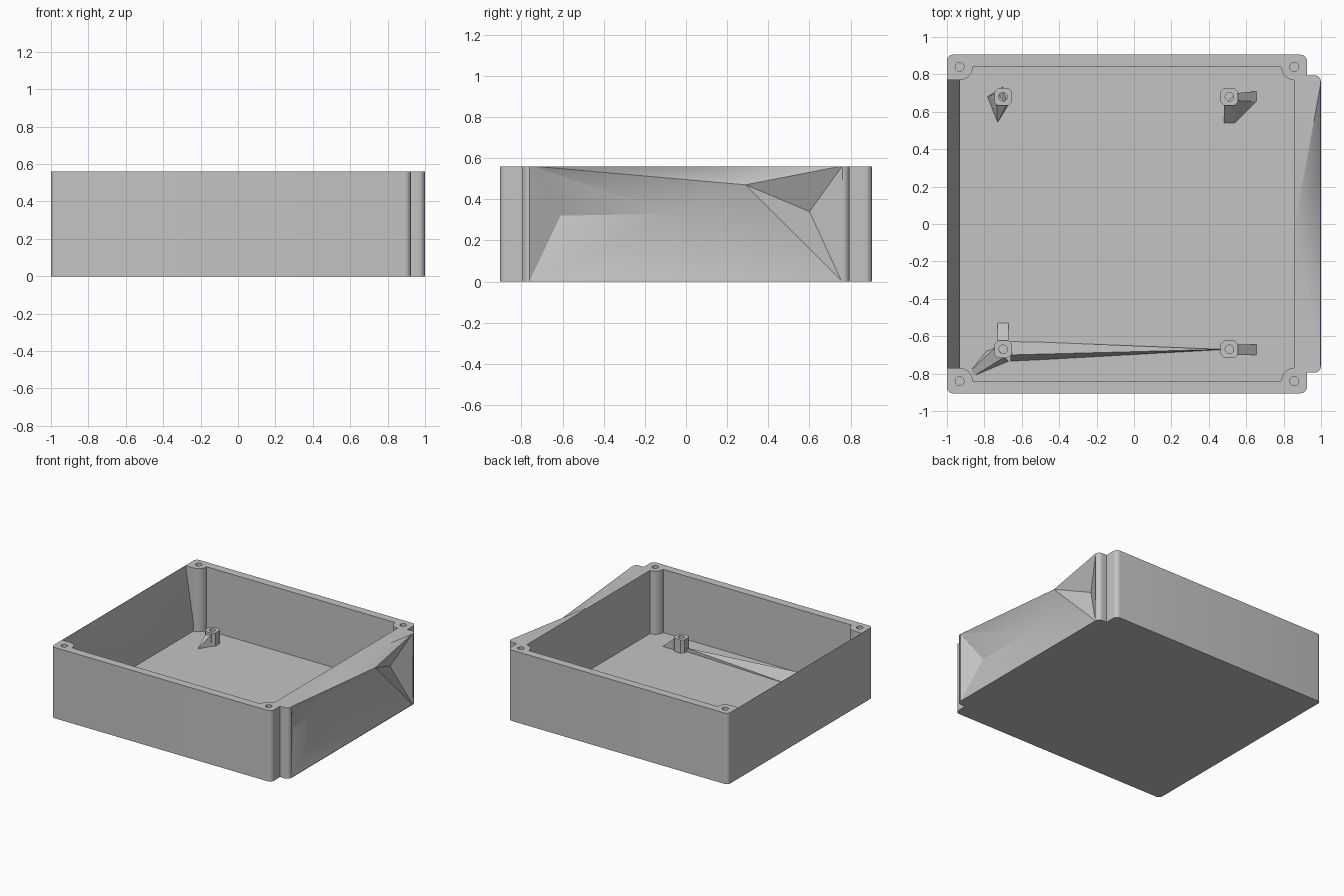
import bpy, bmesh, math
from mathutils import Vector

if "Cube" in bpy.data.objects:
    bpy.data.objects.remove(bpy.data.objects["Cube"], do_unlink=True)

TOP, FLOOR = 0.56, 0.06

grey = bpy.data.materials.new("plain_grey")
grey.use_nodes = True
grey.diffuse_color = (0.55, 0.55, 0.55, 1)
grey.node_tree.nodes["Principled BSDF"].inputs["Base Color"].default_value = (0.55, 0.55, 0.55, 1)


def finish(name, bm):
    bmesh.ops.recalc_face_normals(bm, faces=bm.faces)
    mesh = bpy.data.meshes.new(name)
    bm.to_mesh(mesh)
    bm.free()
    mesh.materials.append(grey)
    ob = bpy.data.objects.new(name, mesh)
    bpy.context.collection.objects.link(ob)
    return ob


def rounded(corners, steps=6):
    """Outline from (x, y, radius) corners, each rounded by an arc."""
    out = []
    for i, (x, y, r) in enumerate(corners):
        p = Vector((x, y))
        if r == 0:
            out.append(p)
            continue
        a = (Vector(corners[i - 1][:2]) - p).normalized()
        b = (Vector(corners[(i + 1) % len(corners)][:2]) - p).normalized()
        for k in range(steps + 1):
            t = k / steps * math.pi / 2
            out.append(p + r * (a * (1 - math.sin(t)) + b * (1 - math.cos(t))))
    return out


def prism(name, outline, z0, z1):
    bm = bmesh.new()
    rings = [[bm.verts.new((x, y, z)) for x, y in outline] for z in (z0, z1)]
    bm.faces.new(rings[0])
    bm.faces.new(rings[1])
    n = len(outline)
    for i in range(n):
        j = (i + 1) % n
        bm.faces.new((rings[0][i], rings[0][j], rings[1][j], rings[1][i]))
    return finish(name, bm)


def cylinder(name, x, y, r, z0, z1, n=24):
    pts = [(x + r * math.cos(math.tau * k / n), y + r * math.sin(math.tau * k / n)) for k in range(n)]
    return prism(name, pts, z0, z1)


def hull(name, points):
    bm = bmesh.new()
    verts = [bm.verts.new(p) for p in points]
    res = bmesh.ops.convex_hull(bm, input=verts)
    junk = [v for v in res["geom_interior"] if isinstance(v, bmesh.types.BMVert)]
    bmesh.ops.delete(bm, geom=junk, context="VERTS")
    return finish(name, bm)


def cut(ob, tool):
    mod = ob.modifiers.new("cut", "BOOLEAN")
    mod.operation, mod.solver, mod.object = "DIFFERENCE", "EXACT", tool
    bpy.context.view_layer.objects.active = ob
    bpy.ops.object.modifier_apply(modifier=mod.name)
    bpy.data.objects.remove(tool, do_unlink=True)


# Case body with the raised strip on its +x side
half = [(-1, -0.905, 0.03), (0.925, -0.905, 0.035), (0.925, -0.795, 0), (1, -0.795, 0.035)]
body = prism("case_body", rounded(half + [(x, -y, r) for x, y, r in reversed(half)]), 0, TOP)

# Cavity, leaving round screw posts in the corners
cavity = prism("cavity", [(-0.93, -0.84), (0.855, -0.84), (0.855, 0.84), (-0.93, 0.84)], FLOOR, 0.7)
posts = [(x, y) for x in (-0.932, 0.857) for y in (-0.84, 0.84)]
for x, y in posts:
    cut(cavity, cylinder("post", x, y, 0.07, -0.1, 0.8))
cut(body, cavity)
for x, y in posts:
    cut(body, cylinder("hole", x, y, 0.024, 0.2, 0.7, 16))

# Sunken facets of the +x strip
pts = {
    "top_front": (0.998, -0.76, 0.562), "top_mid": (0.86, 0, 0.562), "top_back": (0.998, 0.76, 0.562),
    "low_back": (0.998, 0.755, 0.004), "low_front": (0.998, -0.76, 0.004),
    "dent_front": (0.91, -0.61, 0.32), "dent_mid": (0.9, -0.06, 0.33),
    "peak": (0.998, 0.29, 0.47), "dent_back": (0.91, 0.6, 0.34),
}
bm = bmesh.new()
v = {k: bm.verts.new(p) for k, p in pts.items()}
for tri in ("top_front top_mid peak", "top_mid top_back peak", "top_front peak dent_mid",
            "top_front dent_mid dent_front", "top_front dent_front low_front",
            "dent_front dent_mid low_front", "dent_mid low_back low_front",
            "dent_mid peak low_back", "peak dent_back low_back",
            "peak top_back dent_back", "top_back low_back dent_back"):
    bm.faces.new([v[k] for k in tri.split()])
rim = [v[k] for k in list(pts)[:5]]
far = [bm.verts.new((1.2, p.co.y, p.co.z)) for p in rim]
for i in range(5):
    j = (i + 1) % 5
    bm.faces.new((rim[i], rim[j], far[j], far[i]))
bm.faces.new(far)
cut(body, finish("strip_cutter", bm))

# Hollow worn into the rim and inside of the -x wall
hollow = [(-0.965, 0, 0.3)]
for y in (-0.77, 0.77):
    hollow += [(-0.998, y, TOP), (-0.998, y, 0.6), (-0.925, y, 0.6), (-0.925, y, 0.1)]
cut(body, hull("rim_cutter", hollow))

# Board standoffs with chamfered corners and a screw hole
parts = [body]
for name, x, y in (("back_right", -0.7, 0.68), ("back_left", 0.51, 0.68),
                   ("front_right", -0.7, -0.67), ("front_left", 0.51, -0.67)):
    w, c = 0.047, 0.027
    outline = [(x + a, y + b) for a, b in
               ((w, -c), (w, c), (c, w), (-c, w), (-w, c), (-w, -c), (-c, -w), (c, -w))]
    post = prism(name + "_standoff", outline, FLOOR - 0.01, 0.165)
    cut(post, cylinder("hole", x, y, 0.023, 0.1, 0.3, 16))
    parts.append(post)

# Sloping gussets beside the standoffs
B, H = FLOOR - 0.005, 0.155
parts += [
    hull("back_right_gusset", [(-0.785, 0.68, B), (-0.73, 0.54, B), (-0.67, 0.64, B), (-0.7, 0.735, B),
                               (-0.735, 0.66, H), (-0.68, 0.638, H), (-0.735, 0.7, H)]),
    hull("back_left_gusset", [(0.66, 0.71, B), (0.66, 0.655, B), (0.54, 0.535, B), (0.48, 0.535, B),
                              (0.48, 0.64, H), (0.55, 0.7, H), (0.55, 0.66, H)]),
    hull("front_left_gusset", [(0.66, -0.7, B), (0.66, -0.645, B), (0.55, -0.7, B), (0.55, -0.645, B),
                               (0.55, -0.7, H), (0.55, -0.645, H)]),
    hull("front_right_gusset", [(-0.73, -0.525, B), (-0.67, -0.525, B), (-0.73, -0.63, B),
                                (-0.67, -0.63, B), (-0.73, -0.63, H), (-0.67, -0.63, H)]),
    hull("corner_web", [(-0.88, -0.79, B), (-0.86, -0.815, B), (-0.79, -0.68, B), (-0.67, -0.735, B),
                        (-0.74, -0.66, H), (-0.69, -0.71, H)]),
    hull("long_rib", [(0.47, -0.67, 0.09), (0.47, -0.672, B), (-0.66, -0.625, B),
                      (-0.66, -0.735, B), (-0.66, -0.7, H)]),
]

# Smooth the round parts and keep the edges sharp
bpy.ops.object.select_all(action="DESELECT")
for ob in parts:
    ob.select_set(True)
bpy.context.view_layer.objects.active = body
bpy.ops.object.shade_smooth_by_angle(angle=math.radians(30))
